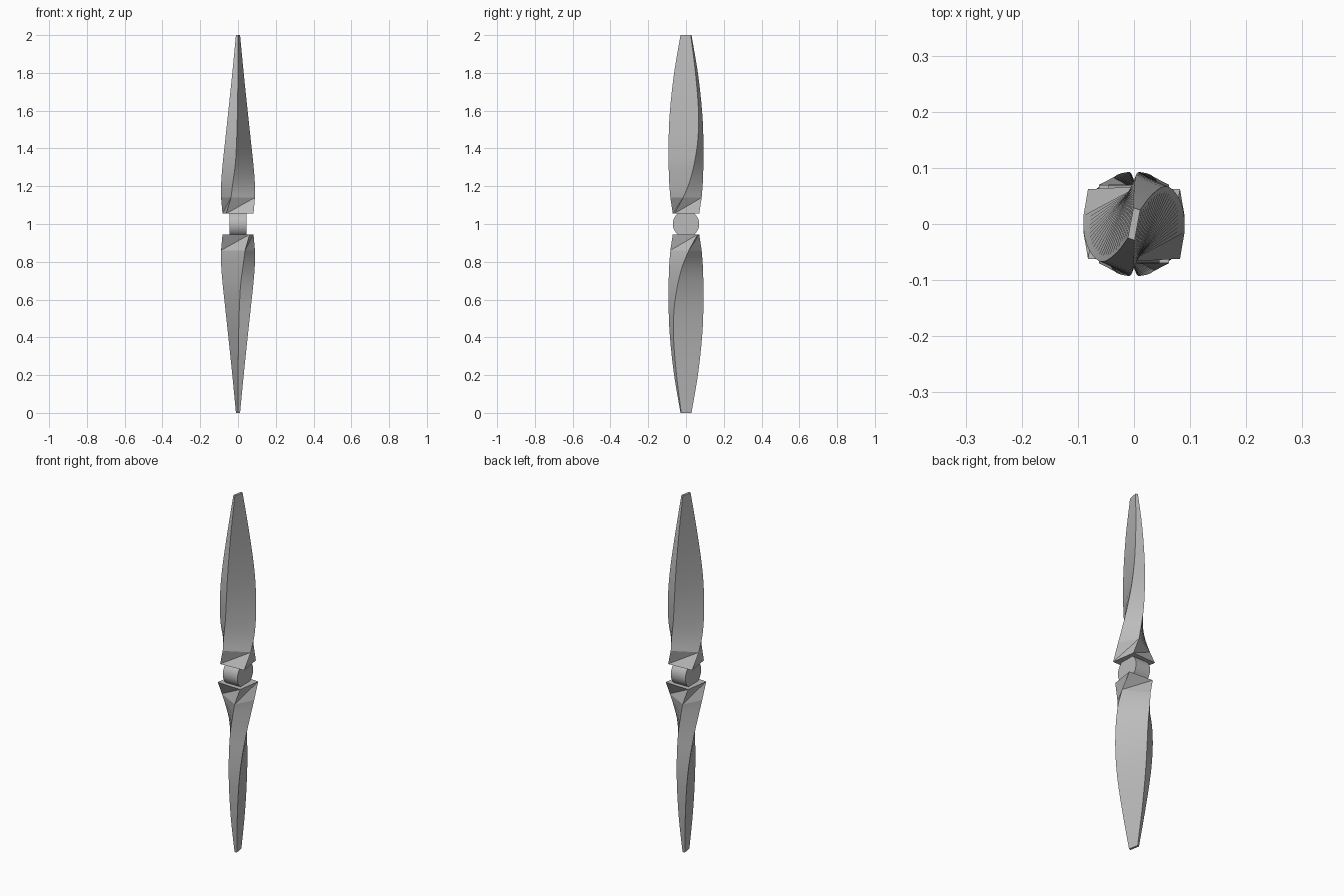
import bpy, bmesh, math
from mathutils import Matrix

cube = bpy.data.objects.get("Cube")
if cube:
    bpy.data.objects.remove(cube)

grey = bpy.data.materials.new("light grey")
grey.use_nodes = True
COLOUR = (0.5, 0.5, 0.5, 1)
grey.diffuse_color = COLOUR
grey.node_tree.nodes["Principled BSDF"].inputs["Base Color"].default_value = COLOUR


def finish(name, bm, angle):
    bmesh.ops.recalc_face_normals(bm, faces=bm.faces)
    mesh = bpy.data.meshes.new(name)
    bm.to_mesh(mesh)
    bm.free()
    mesh.materials.append(grey)
    obj = bpy.data.objects.new(name, mesh)
    bpy.context.collection.objects.link(obj)
    bpy.ops.object.select_all(action='DESELECT')
    obj.select_set(True)
    bpy.context.view_layer.objects.active = obj
    bpy.ops.object.shade_smooth_by_angle(angle=math.radians(angle))
    return obj


# Blade stations: height, leading corner x, y, side corner x, y
STATIONS = [
    (1.14, -.037, -.083, .09, -.015),
    (1.22, -.027, -.089, .089, .018),
    (1.32, -.014, -.092, .081, .044),
    (1.45, -.007, -.092, .067, .063),
    (1.6, -.003, -.085, .051, .066),
    (1.8, 0, -.063, .03, .05),
    (2.0, .001, -.029, .011, .025),
]
ROOT = (1.055, -.062, -.07, .082, -.062)


def spline(t):
    """Smooth Catmull-Rom blend of the stations."""
    i = min(int(t), len(STATIONS) - 2)
    f = t - i
    b, c = STATIONS[i], STATIONS[i + 1]
    a = STATIONS[i - 1] if i else [2 * p - q for p, q in zip(b, c)]
    d = STATIONS[i + 2] if i + 2 < len(STATIONS) else [2 * q - p for p, q in zip(b, c)]
    return [q + f / 2 * (r - p + f * (2 * p - 5 * q + 4 * r - s + f * (3 * (q - r) + s - p)))
            for p, q, r, s in zip(a, b, c, d)]


def blade(name, flip):
    bm = bmesh.new()
    steps = 24
    sections = [ROOT] + [spline(k * (len(STATIONS) - 1) / steps) for k in range(steps + 1)]
    rings = []
    for z, ax, ay, bx, by in sections:
        corners = [(ax, ay), (bx, by), (-ax, -ay), (-bx, -by)]
        rings.append([bm.verts.new((x, y, z)) for x, y in corners])
    for n, (low, high) in enumerate(zip(rings, rings[1:])):
        for i in range(4):
            j = (i + 1) % 4
            if n == 0:  # faceted root
                bm.faces.new((low[i], low[j], high[j]))
                bm.faces.new((low[i], high[j], high[i]))
            else:
                bm.faces.new((low[i], low[j], high[j], high[i]))
    bm.faces.new(rings[0])
    bm.faces.new(rings[-1])
    if flip:
        turn = Matrix.Translation((0, 0, 2)) @ Matrix.Rotation(math.pi, 4, 'X')
        bmesh.ops.transform(bm, matrix=turn, verts=bm.verts)
    finish(name, bm, 15)


blade("upper_blade", False)
blade("lower_blade", True)

# Hub barrel lying along x between the blade roots
bm = bmesh.new()
bmesh.ops.create_cone(bm, cap_ends=True, segments=32, radius1=.07, radius2=.07, depth=.09,
                      matrix=Matrix.Translation((0, 0, 1)) @ Matrix.Rotation(math.pi / 2, 4, 'Y'))
finish("hub", bm, 30)
